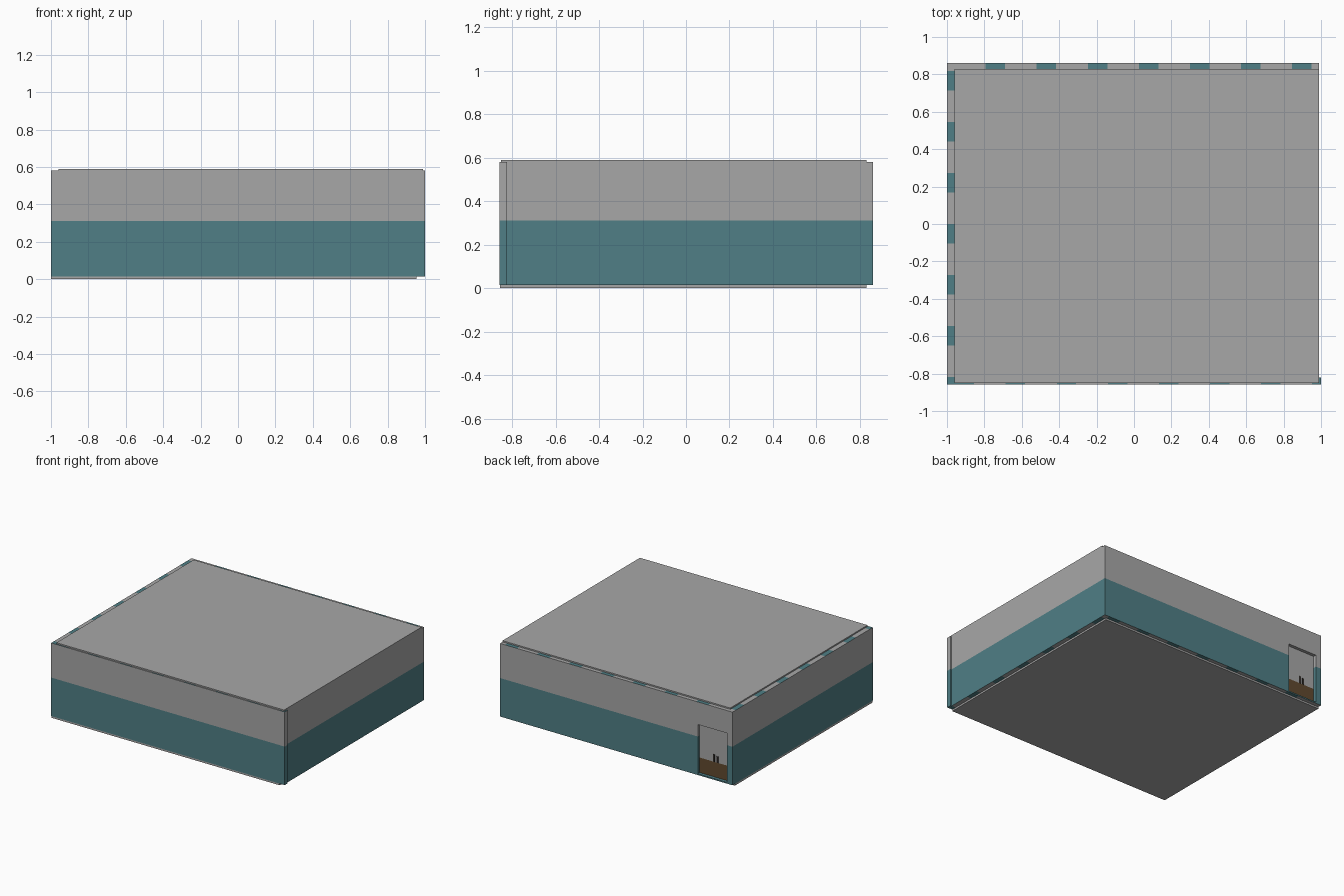
import bpy, bmesh

if "Cube" in bpy.data.objects:
    bpy.data.objects.remove(bpy.data.objects["Cube"])


def material(name, rgb):
    m = bpy.data.materials.new(name)
    m.diffuse_color = (*rgb, 1)
    m.use_nodes = True
    m.node_tree.nodes["Principled BSDF"].inputs["Base Color"].default_value = m.diffuse_color
    return m


GREY = material("grey plaster", (0.39, 0.39, 0.39))
TEAL = material("teal paint", (0.08, 0.212, 0.236))
BROWN = material("brown wood", (0.12, 0.068, 0.028))
DARK = material("dark metal", (0.03, 0.025, 0.022))


def panel(name, axis, u, z, v, mats, rule, hole=None):
    """Upright slab split into cells at stations u and z, v = thickness range.
    axis 'x' or 'y' is its length; rule(mid u, mid z, is_flat) gives the material slot."""
    bm = bmesh.new()

    def vert(a, b, c):
        return bm.verts.new((a, b, c) if axis == 'x' else (b, a, c))

    def solid(i, k):
        if not (0 <= i < len(u) - 1 and 0 <= k < len(z) - 1):
            return False
        a, c = (u[i] + u[i + 1]) / 2, (z[k] + z[k + 1]) / 2
        return not (hole and hole[0] < a < hole[1] and hole[2] < c < hole[3])

    def quad(pts, flat=False):
        f = bm.faces.new([vert(*p) for p in pts])
        n = len(pts)
        f.material_index = rule(sum(p[0] for p in pts) / n, sum(p[2] for p in pts) / n, flat)

    for i in range(len(u) - 1):
        for k in range(len(z) - 1):
            if not solid(i, k):
                continue
            a, b, c, d = u[i], u[i + 1], z[k], z[k + 1]
            for w in v:
                quad([(a, w, c), (b, w, c), (b, w, d), (a, w, d)])
            for di, e in ((-1, a), (1, b)):
                if not solid(i + di, k):
                    quad([(e, v[0], c), (e, v[1], c), (e, v[1], d), (e, v[0], d)])
            for dk, e in ((-1, c), (1, d)):
                if not solid(i, k + dk):
                    quad([(a, v[0], e), (b, v[0], e), (b, v[1], e), (a, v[1], e)], True)
    bmesh.ops.remove_doubles(bm, verts=bm.verts, dist=1e-5)
    bmesh.ops.recalc_face_normals(bm, faces=bm.faces)
    me = bpy.data.meshes.new(name)
    bm.to_mesh(me)
    bm.free()
    for m in mats:
        me.materials.append(m)
    ob = bpy.data.objects.new(name, me)
    bpy.context.collection.objects.link(ob)
    return ob


def plain(name, x, y, z, mat):
    return panel(name, 'x', x, z, y, [mat], lambda a, c, flat: 0)


BOTTOM, SPLIT, TOP = 0.014, 0.312, 0.58
PERIOD, BAND = 0.273, 0.104


def wall(name, axis, lo, hi, v, phase, hole=None):
    """Two-tone wall whose top and bottom edges carry alternating bands."""
    cuts = {lo, hi}
    for k in range(-8, 9):
        for s in (phase + k * PERIOD, phase + k * PERIOD + BAND):
            if lo < s < hi:
                cuts.add(s)
    zs = {BOTTOM, SPLIT, TOP}
    if hole:
        cuts |= {hole[0], hole[1]}
        zs |= {hole[2], hole[3]}

    def rule(a, c, flat):
        if flat and (c < BOTTOM + 0.001 or c > TOP - 0.001):
            return int((a - phase) % PERIOD < BAND)
        return int(c < SPLIT)

    return panel(name, axis, sorted(cuts), sorted(zs), v, [GREY, TEAL], rule, hole)


# Floor and ceiling slabs, slightly offset from each other
plain("floor", (-1.0, 0.955), (-0.855, 0.83), (0, BOTTOM), GREY)
plain("ceiling", (-0.96, 0.99), (-0.85, 0.83), (TOP, 0.59), GREY)

# Walls, with a doorway at the left end of the back wall
DOOR = (-0.953, -0.703, 0.024, 0.405)
wall("back_wall", 'x', -0.96, 0.99, (0.826, 0.86), -0.52, DOOR)
wall("front_wall", 'x', -0.96, 1.0, (-0.857, -0.822), -0.14)
wall("left_wall", 'y', -0.857, 0.86, (-1.0, -0.96), -0.65)
wall("right_wall", 'y', -0.822, 0.826, (0.955, 0.99), -0.65)

# Door set back in the opening, brown lower part
KICK = 0.14
panel("door", 'x', DOOR[:2], (DOOR[2], KICK, DOOR[3]), (0.826, 0.836),
      [GREY, BROWN], lambda a, c, flat: int(c < KICK))

# Two small dark uprights on both door faces
for n, (x, top) in enumerate(((-0.825, 0.198), (-0.855, 0.19))):
    for side, y in (("outer", (0.836, 0.838)), ("inner", (0.824, 0.826))):
        plain(f"door_handle_{side}_{n + 1}", (x - 0.008, x + 0.008), y, (KICK, top), DARK)
